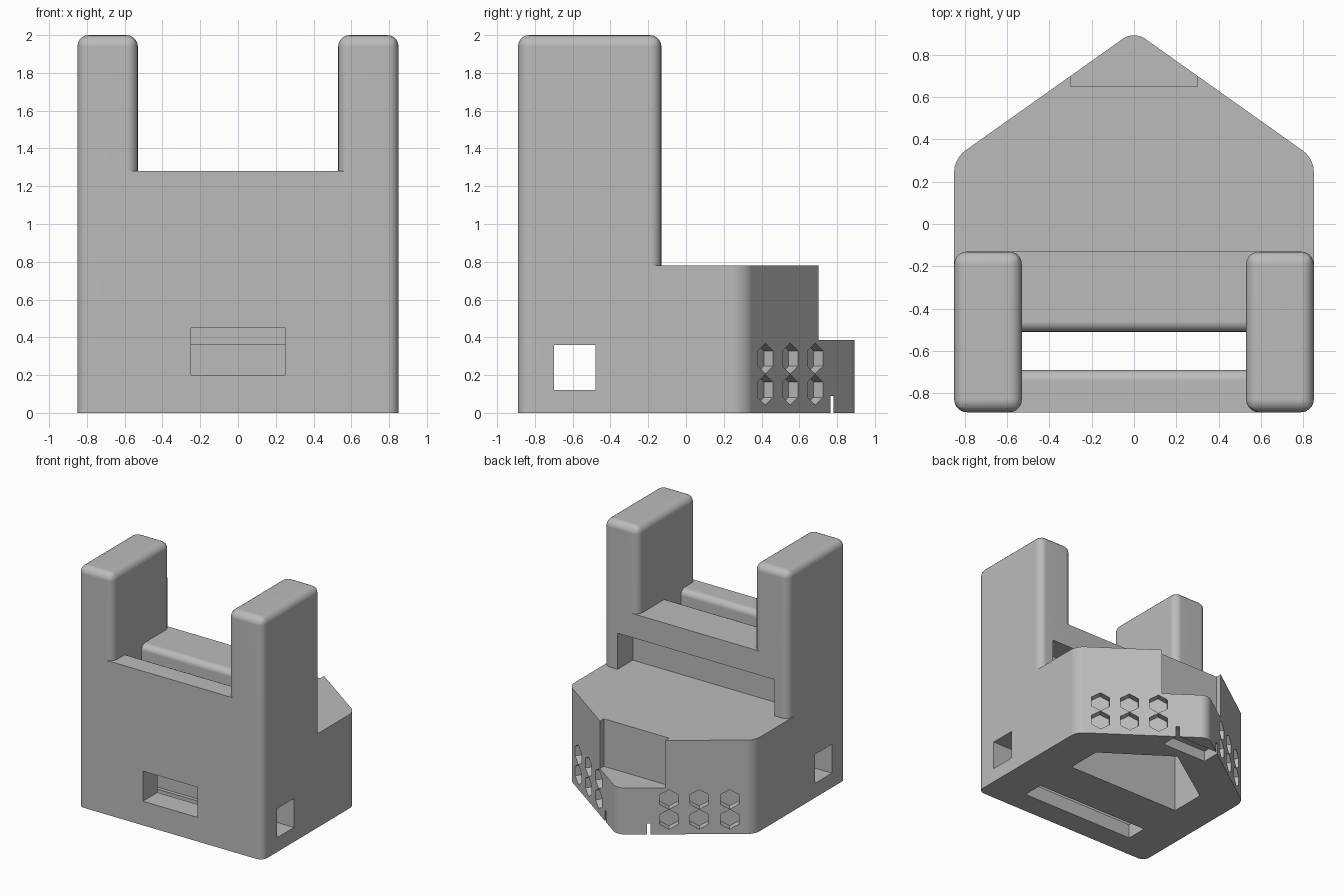
import bpy, bmesh, math
from mathutils import Matrix, Vector

if "Cube" in bpy.data.objects:
    bpy.data.objects.remove(bpy.data.objects["Cube"], do_unlink=True)

grey = bpy.data.materials.new("plain grey")
grey.use_nodes = True
grey.diffuse_color = (0.5, 0.5, 0.5, 1)
grey.node_tree.nodes["Principled BSDF"].inputs["Base Color"].default_value = (0.5, 0.5, 0.5, 1)

ROUND = 0.06
WIDE, FRONT, MID = 0.85, -0.89, -0.13
DECK, WALL, TOP = 0.78, 1.28, 2.0


def add_prism(bm, points, lo, hi, matrix=Matrix()):
    """Extrude an outline along its local z and place it with a matrix."""
    base = [bm.verts.new(matrix @ Vector((x, y, lo))) for x, y in points]
    cap = [bm.verts.new(matrix @ Vector((x, y, hi))) for x, y in points]
    bm.faces.new(list(reversed(base)))
    bm.faces.new(cap)
    n = len(points)
    for i in range(n):
        j = (i + 1) % n
        bm.faces.new((base[i], base[j], cap[j], cap[i]))


def finish(bm, name):
    bmesh.ops.recalc_face_normals(bm, faces=bm.faces[:])
    mesh = bpy.data.meshes.new(name)
    bm.to_mesh(mesh)
    bm.free()
    obj = bpy.data.objects.new(name, mesh)
    mesh.materials.append(grey)
    bpy.context.collection.objects.link(obj)
    return obj


def prism(name, points, lo, hi, matrix=Matrix(), rounded=None):
    bm = bmesh.new()
    add_prism(bm, points, lo, hi, matrix)
    if rounded:
        edges = [e for e in bm.edges if rounded(*[v.co for v in e.verts])]
        bmesh.ops.bevel(bm, geom=edges, offset=ROUND, segments=5,
                        profile=0.5, affect='EDGES')
    return finish(bm, name)


def box(name, x0, x1, y0, y1, z0, z1, rounded=None):
    return prism(name, [(x0, y0), (x1, y0), (x1, y1), (x0, y1)], z0, z1, rounded=rounded)


def combine(target, tool, operation):
    mod = target.modifiers.new(tool.name, 'BOOLEAN')
    mod.operation = operation
    mod.solver = 'EXACT'
    mod.object = tool
    bpy.context.view_layer.objects.active = target
    bpy.ops.object.modifier_apply(modifier=mod.name)
    bpy.data.objects.remove(tool, do_unlink=True)


def upright(a, b):
    return abs(a.z - b.z) > 0.1


def above_deck(a, b):
    return max(a.z, b.z) > DECK + 0.1


# Five-sided base with rounded upright corners
body = prism("holder_body",
             [(-WIDE, FRONT), (WIDE, FRONT), (WIDE, 0.31), (0, 0.913), (-WIDE, 0.31)],
             0, DECK, rounded=upright)

# Cross wall and two rounded towers
combine(body, box("cross_wall", -0.7, 0.7, FRONT, MID, 0.4, WALL), 'UNION')
for side, x0, x1 in (("left", 0.53, WIDE), ("right", -WIDE, -0.53)):
    combine(body, box(side + "_tower", x0, x1, FRONT, MID, DECK, TOP, above_deck), 'UNION')

# Through slot between the towers, with rounded lips
lip = 0.05
slot = [(-0.51, -0.1), (-0.51, WALL - lip)]
arc = [i * math.pi / 10 for i in range(1, 6)]
slot += [(-0.51 + lip * (1 - math.cos(a)), WALL - lip * (1 - math.sin(a))) for a in arc]
slot += [(-0.46, 1.5), (-0.74, 1.5)]
slot += [(-0.69 - lip * (1 - math.cos(a)), WALL - lip * (1 - math.sin(a))) for a in reversed(arc)]
slot += [(-0.69, WALL - lip), (-0.69, -0.1)]
along_x = Matrix(((0, 0, 1, 0), (1, 0, 0, 0), (0, 1, 0, 0), (0, 0, 0, 1)))
combine(body, prism("slot", slot, -0.53, 0.53, along_x), 'DIFFERENCE')

# Square openings, recess, step and pocket
for name, size in {
    "side_tunnel": (-1, 1, -0.70, -0.48, 0.12, 0.36),
    "front_window": (-0.25, 0.25, -1, -0.6, 0.2, 0.45),
    "rear_recess": (-0.72, 0.72, -0.33, -0.05, DECK, 1.08),
    "rear_step": (-0.3, 0.3, 0.65, 1, 0.385, 1),
    "tip_pocket": (-0.21, 0.21, 0.61, 0.78, -0.1, 0.09),
}.items():
    combine(body, box(name, *size), 'DIFFERENCE')

# Hollow underside
combine(body, prism("hollow",
                    [(-0.53, MID), (0.53, MID), (0.53, 0.17), (0, 0.53), (-0.53, 0.17)],
                    -0.1, 0.62), 'DIFFERENCE')

# Honeycomb pockets on both slanted rear faces
hexagon = [(0.081 * math.cos(math.radians(60 * k + 30)),
            0.081 * math.sin(math.radians(60 * k + 30))) for k in range(6)]
bm = bmesh.new()
up = Vector((0, 0, 1))
for s in (1, -1):
    normal = Vector((s * 0.603, 0.85, 0)).normalized()
    across = up.cross(normal)
    for y in (0.42, 0.552, 0.684):
        for z in (0.123, 0.288):
            m = Matrix((across, up, normal)).transposed().to_4x4()
            m.translation = Vector((s * (0.913 - y) * 0.85 / 0.603, y, z))
            add_prism(bm, hexagon, -0.06, 0.05, m)
combine(body, finish(bm, "honeycomb"), 'DIFFERENCE')

# Smooth fillets, crisp flats
bpy.ops.object.select_all(action='DESELECT')
body.select_set(True)
bpy.context.view_layer.objects.active = body
bpy.ops.object.shade_smooth_by_angle(angle=math.radians(30))
weighted = body.modifiers.new("weighted_normals", 'WEIGHTED_NORMAL')
weighted.keep_sharp = True
